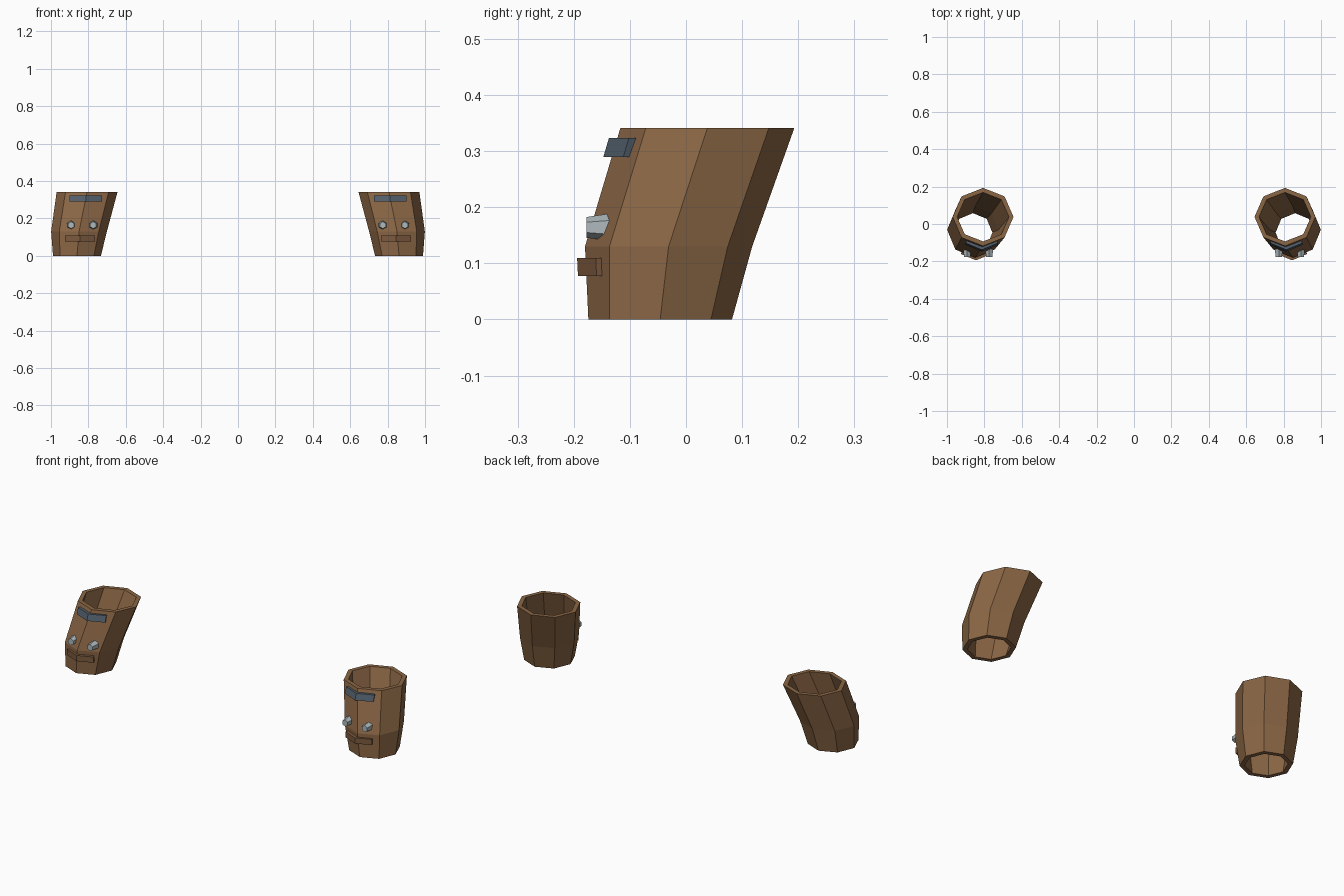
import bpy, bmesh, math
from mathutils import Vector, Matrix

if "Cube" in bpy.data.objects:
    bpy.data.objects.remove(bpy.data.objects["Cube"])


def material(name, rgb):
    m = bpy.data.materials.new(name)
    m.diffuse_color = (*rgb, 1)
    m.use_nodes = True
    m.node_tree.nodes["Principled BSDF"].inputs["Base Color"].default_value = m.diffuse_color
    return m


LEATHER = material("leather", (0.26, 0.135, 0.06))
STRAP = material("strap_leather", (0.21, 0.105, 0.05))
DARK = material("dark_metal", (0.085, 0.115, 0.15))
STEEL = material("steel", (0.42, 0.48, 0.50))

# Tube sections for the right-hand cuff: z, centre x, centre y, radius
SECTIONS = [(0, 0.861, -0.046, 0.128), (0.13, 0.85, -0.031, 0.149),
            (0.341, 0.807, 0.038, 0.155)]
WALL = 0.024
SLOPE = math.tan(math.radians(22.5))


def section(z):
    for a, b in zip(SECTIONS, SECTIONS[1:]):
        if z <= b[0]:
            t = (z - a[0]) / (b[0] - a[0])
            return [p + (q - p) * t for p, q in zip(a, b)]


def finish(bm, name, mat, side):
    if side < 0:
        bmesh.ops.scale(bm, vec=(-1, 1, 1), verts=bm.verts)
    bmesh.ops.recalc_face_normals(bm, faces=bm.faces)
    me = bpy.data.meshes.new(name)
    bm.to_mesh(me)
    bm.free()
    me.materials.append(mat)
    bpy.context.collection.objects.link(bpy.data.objects.new(name, me))


def bridge(bm, rings, closed):
    n = len(rings[0])
    pairs = list(zip(rings, rings[1:]))
    if closed:
        pairs.append((rings[-1], rings[0]))
    for a, b in pairs:
        for i in range(n):
            j = (i + 1) % n
            bm.faces.new((a[i], a[j], b[j], b[i]))


# Hollow octagonal cuff: outer rings upward, inner rings back down
def cuff(name, side):
    bm = bmesh.new()
    rings = []
    for secs, inset in ((SECTIONS, 0), (SECTIONS[::-1], WALL)):
        for k, (z, cx, cy, r) in enumerate(secs):
            rx = r * (1.05 if z > 0.3 else 1) - inset
            ry = r - inset
            rings.append([bm.verts.new((cx + rx * math.cos(i * math.pi / 4),
                                        cy + ry * math.sin(i * math.pi / 4), z))
                          for i in range(8)])
    bridge(bm, rings, True)
    finish(bm, name, LEATHER, side)


# Bent plate that wraps the front corner of the cuff
def plate(name, mat, z0, z1, cx, half, side):
    bm = bmesh.new()
    rings = []
    for u in (-half, 0, half):
        n = Vector((math.copysign(SLOPE, u) if u else 0, -1, 0)).normalized()
        ring = []
        for z, depth in ((z0, 0.015), (z1, 0.015), (z1, -0.002), (z0, -0.002)):
            s = section(z)
            y = s[2] - s[3] + abs(u) * SLOPE - 0.015
            back = n * (0.015 - depth)
            ring.append(bm.verts.new((cx + u - back.x, y - back.y, z)))
        rings.append(ring)
    bridge(bm, rings, False)
    bm.faces.new(rings[0])
    bm.faces.new(rings[-1])
    finish(bm, name, mat, side)


# Tapered hexagonal stud facing forward
def stud(name, x, side):
    bm = bmesh.new()
    mat = Matrix.Translation((x, -0.155, 0.164)) @ Matrix.Rotation(math.pi / 2, 4, 'X')
    bmesh.ops.create_cone(bm, cap_ends=True, segments=6, radius1=0.025,
                          radius2=0.0185, depth=0.044, matrix=mat)
    finish(bm, name, STEEL, side)


for side, label in ((1, "right"), (-1, "left")):
    cuff(f"{label}_cuff", side)
    plate(f"{label}_upper_plate", DARK, 0.289, 0.323, 0.814, 0.086, side)
    plate(f"{label}_lower_strap", STRAP, 0.077, 0.109, 0.845, 0.08, side)
    stud(f"{label}_inner_stud", 0.774, side)
    stud(f"{label}_outer_stud", 0.892, side)
